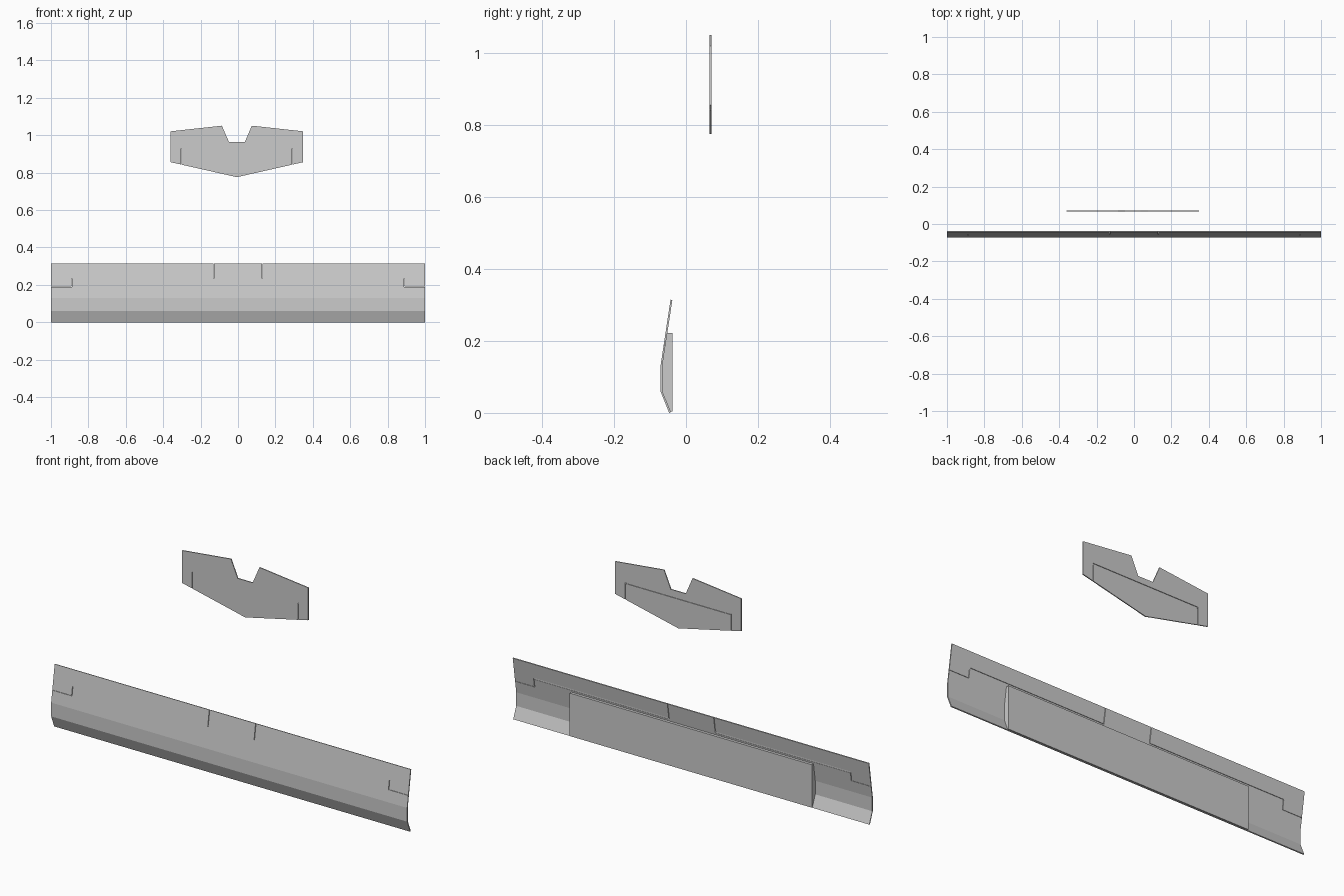
import bpy
import bmesh

cube = bpy.data.objects.get("Cube")
if cube:
    bpy.data.objects.remove(cube, do_unlink=True)


def extrude_profile(name, points, axis, start, end):
    """Extrude a 2D outline along x (outline in y, z) or y (outline in x, z)."""
    bm = bmesh.new()
    verts = [bm.verts.new((start, a, b) if axis == "x" else (a, start, b))
             for a, b in points]
    face = bm.faces.new(verts)
    result = bmesh.ops.extrude_face_region(bm, geom=[face])
    moved = [g for g in result["geom"] if isinstance(g, bmesh.types.BMVert)]
    step = end - start
    bmesh.ops.translate(bm, verts=moved,
                        vec=(step, 0, 0) if axis == "x" else (0, step, 0))
    bmesh.ops.recalc_face_normals(bm, faces=bm.faces)
    mesh = bpy.data.meshes.new(name)
    bm.to_mesh(mesh)
    bm.free()
    obj = bpy.data.objects.new(name, mesh)
    bpy.context.collection.objects.link(obj)
    return obj


def cut_box(target, x, y, z):
    """Cut a box, given as x, y and z ranges, out of the target."""
    outline = [(x[0], z[0]), (x[1], z[0]), (x[1], z[1]), (x[0], z[1])]
    cutter = extrude_profile("cutter", outline, "y", *y)
    cutter.hide_render = True
    mod = target.modifiers.new("cut", "BOOLEAN")
    mod.operation = "DIFFERENCE"
    mod.solver = "EXACT"
    mod.object = cutter
    bpy.context.view_layer.objects.active = target
    bpy.ops.object.modifier_apply(modifier=mod.name)
    bpy.data.objects.remove(cutter, do_unlink=True)


def mirrored(x, side, centre=0.0):
    return sorted(centre + side * v for v in x)


# Folded sheet wing: outer skin line, then inner skin line back down
outer = [(-0.047, 0.0), (-0.071, 0.06), (-0.071, 0.13), (-0.043, 0.315)]
inner = [(-0.038, 0.314), (-0.066, 0.13), (-0.066, 0.061), (-0.042, 0.002)]
wing = extrude_profile("wing_skin", outer + inner, "x", -1.0, 1.0)

# Control surface cuts and hinge grooves in the wing
slit = 0.0015
through = (-0.1, 0.0)
hinge_z = 0.235
inboard, outboard = 0.13, 0.89
for side in (-1, 1):
    cut_box(wing, mirrored((inboard - slit, inboard + slit), side),
            through, (hinge_z, 0.4))
    cut_box(wing, mirrored((outboard - slit, outboard + slit), side),
            through, (0.19, hinge_z))
    cut_box(wing, mirrored((outboard, 1.1), side),
            through, (0.19 - slit / 2, 0.19 + slit / 2))
    cut_box(wing, mirrored((inboard, outboard), side),
            (-0.052, 0.0), (hinge_z - 0.004, hinge_z + 0.004))

# Solid core behind the wing skin, tucked slightly into it
core = [(-0.045, 0.004), (-0.038, 0.004), (-0.038, 0.222), (-0.053, 0.222),
        (-0.067, 0.13), (-0.067, 0.061)]
extrude_profile("wing_core", core, "x", -0.68, 0.68)

# Flat tailplane with a notch in its trailing edge
centre = -0.006
half = [(0.042, 0.963), (0.08, 1.051), (0.354, 1.021), (0.354, 0.856)]
right_side = [(centre + x, z) for x, z in half]
left_side = [(centre - x, z) for x, z in reversed(half)]
tail = extrude_profile("tailplane", right_side + [(centre, 0.776)] + left_side,
                       "y", 0.066, 0.071)

# Elevator cuts and hinge groove
for side in (-1, 1):
    cut_box(tail, mirrored((0.297 - slit, 0.297 + slit), side, centre),
            (0.0, 0.1), (0.7, 0.928))
cut_box(tail, (centre - 0.297, centre + 0.297), (0.068, 0.1), (0.924, 0.932))
